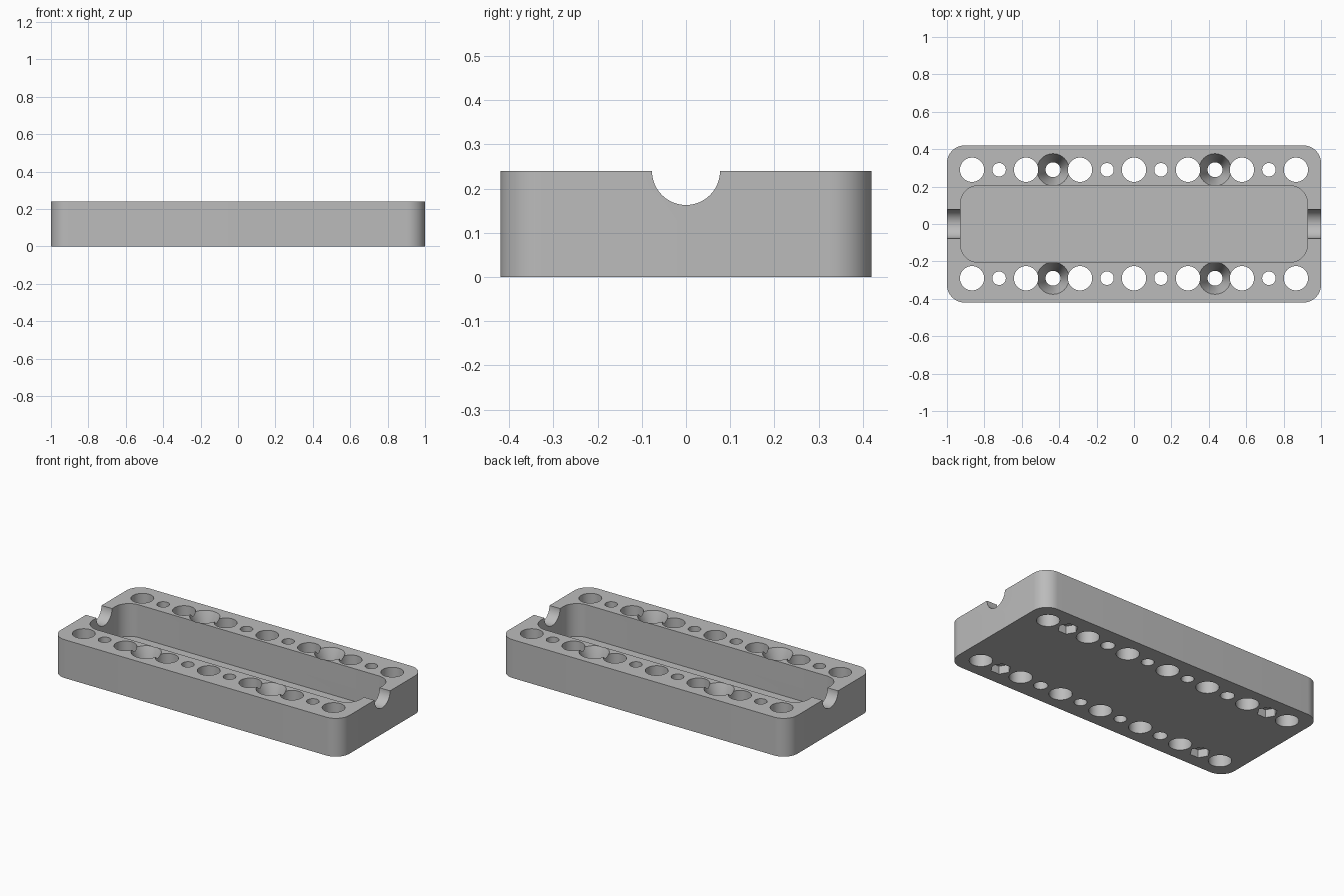
import bpy, bmesh, math

default = bpy.data.objects.get("Cube")
if default:
    bpy.data.objects.remove(default, do_unlink=True)

HEIGHT = 0.24
PITCH = 2 / 13.86
ROW_Y = 0.29

grey = bpy.data.materials.new("light grey plastic")
grey.use_nodes = True
grey.diffuse_color = (0.5, 0.5, 0.5, 1)
grey.node_tree.nodes["Principled BSDF"].inputs["Base Color"].default_value = (0.5, 0.5, 0.5, 1)


def make_object(name, bm):
    bmesh.ops.recalc_face_normals(bm, faces=bm.faces)
    mesh = bpy.data.meshes.new(name)
    bm.to_mesh(mesh)
    bm.free()
    mesh.materials.append(grey)
    obj = bpy.data.objects.new(name, mesh)
    bpy.context.collection.objects.link(obj)
    return obj


def add_loft(bm, rings):
    """Closed solid through a stack of matching rings."""
    loops = [[bm.verts.new(p) for p in ring] for ring in rings]
    n = len(loops[0])
    for low, high in zip(loops, loops[1:]):
        for i in range(n):
            j = (i + 1) % n
            bm.faces.new((low[i], low[j], high[j], high[i]))
    bm.faces.new(loops[0][::-1])
    bm.faces.new(loops[-1])


def circle(x, y, z, r, n=48):
    return [(x + r * math.cos(math.tau * i / n), y + r * math.sin(math.tau * i / n), z)
            for i in range(n)]


def rounded_rectangle(hx, hy, r, z, steps=12):
    points = []
    for k, (sx, sy) in enumerate(((1, 1), (-1, 1), (-1, -1), (1, -1))):
        for i in range(steps + 1):
            a = math.pi / 2 * (k + i / steps)
            points.append((sx * (hx - r) + r * math.cos(a), sy * (hy - r) + r * math.sin(a), z))
    return points


def rounded_block(name, hx, hy, r, z0, z1):
    bm = bmesh.new()
    add_loft(bm, [rounded_rectangle(hx, hy, r, z) for z in (z0, z1)])
    return make_object(name, bm)


def row_cutter(name, columns, profile, sides=48):
    """Turned cutters at the given columns of both hole rows."""
    bm = bmesh.new()
    for column in columns:
        for side in (-1, 1):
            add_loft(bm, [circle(column * PITCH, side * ROW_Y, z, r, sides) for r, z in profile])
    return make_object(name, bm)


def through(r):
    return [(r, -0.1), (r, HEIGHT + 0.1)]


# Main tray body
tray = rounded_block("tray", 1, 0.42, 0.095, 0, HEIGHT)

# Central cavity
cutters = [rounded_block("cavity_cutter", 0.927, 0.205, 0.095, 0.035, HEIGHT + 0.1)]

# Cable notches through both ends
bm = bmesh.new()
ring = circle(0, HEIGHT, 0, 0.077, 64)
add_loft(bm, [[(x, px, py) for px, py, _ in ring] for x in (-1.1, 1.1)])
cutters.append(make_object("notch_cutter", bm))

# Large and small through holes
cutters.append(row_cutter("large_hole_cutter", range(-6, 7, 2), through(0.065)))
cutters.append(row_cutter("small_hole_cutter", (-5, -1, 1, 5), through(0.036)))

# Countersunk screw holes
cutters.append(row_cutter("screw_hole_cutter", (-3, 3),
                          [(0.04, -0.1), (0.04, 0.12), (0.086, HEIGHT), (0.086, HEIGHT + 0.1)]))

# Hexagonal nut pockets underneath
cutters.append(row_cutter("nut_pocket_cutter", (-5, 5), [(0.058, -0.1), (0.058, 0.05)], 6))

for cutter in cutters:
    cutter.hide_render = True
    cut = tray.modifiers.new(cutter.name, "BOOLEAN")
    cut.operation = "DIFFERENCE"
    cut.solver = "EXACT"
    cut.object = cutter

# Bake the cuts and drop the cutters
bpy.context.view_layer.update()
evaluated = tray.evaluated_get(bpy.context.evaluated_depsgraph_get())
result = bpy.data.meshes.new_from_object(evaluated)
tray.modifiers.clear()
tray.data = result
for cutter in cutters:
    bpy.data.objects.remove(cutter, do_unlink=True)

bpy.ops.object.select_all(action="DESELECT")
tray.select_set(True)
bpy.context.view_layer.objects.active = tray
bpy.ops.object.shade_smooth_by_angle(angle=math.radians(30))
